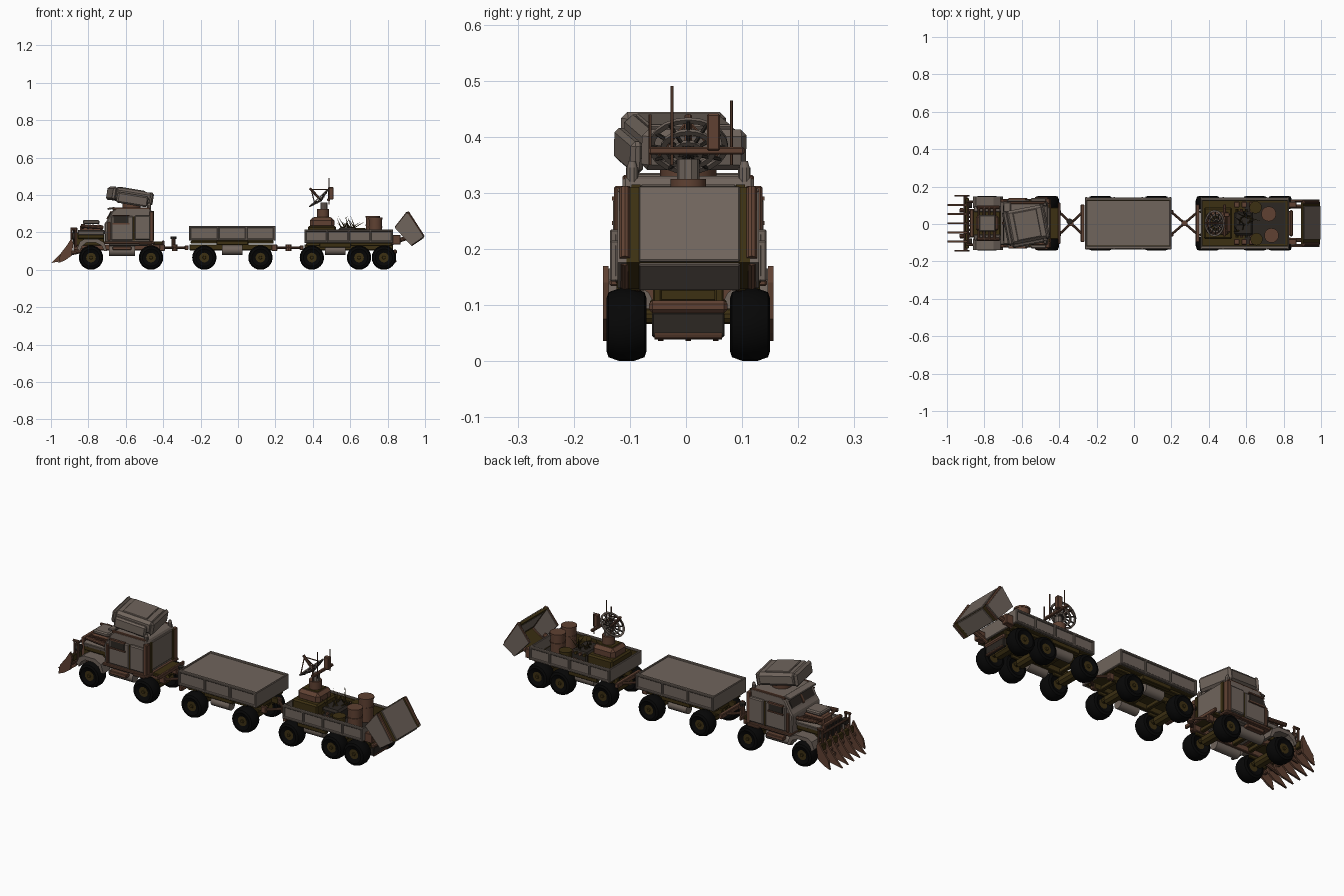
import bpy, bmesh, math, random
from mathutils import Vector

random.seed(4)
cube = bpy.data.objects.get("Cube")
if cube:
    bpy.data.objects.remove(cube)
OFFSET = Vector((0, 0.004, 0))
SIDES = (-1, 1)


def material(name, r, g, b):
    m = bpy.data.materials.new(name)
    m.use_nodes = True
    m.diffuse_color = (r, g, b, 1)
    m.node_tree.nodes["Principled BSDF"].inputs["Base Color"].default_value = (r, g, b, 1)
    return m


grey = material("weathered grey", .16, .128, .107)
rust = material("rust brown", .115, .053, .032)
olive = material("dark olive", .045, .029, .006)
rubber = material("tyre black", .002, .002, .002)
steel = material("dark steel", .025, .02, .016)


def finish(name, bm, mat, loc=(0, 0, 0), rot=(0, 0, 0), bevel=0, smooth=False):
    bmesh.ops.recalc_face_normals(bm, faces=bm.faces)
    mesh = bpy.data.meshes.new(name)
    bm.to_mesh(mesh)
    bm.free()
    mesh.materials.append(mat)
    ob = bpy.data.objects.new(name, mesh)
    bpy.context.collection.objects.link(ob)
    ob.location = Vector(loc) + OFFSET
    ob.rotation_euler = rot
    if bevel:
        mod = ob.modifiers.new("edge", "BEVEL")
        mod.width, mod.segments = bevel, 1
    if smooth:
        bpy.ops.object.select_all(action="DESELECT")
        ob.select_set(True)
        bpy.context.view_layer.objects.active = ob
        bpy.ops.object.shade_smooth_by_angle(angle=math.radians(35))


def box(name, mat, loc, size, rot=(0, 0, 0), bevel=.003):
    bm = bmesh.new()
    bmesh.ops.create_cube(bm, size=1)
    bmesh.ops.scale(bm, vec=size, verts=bm.verts)
    finish(name, bm, mat, loc, rot, bevel)


def rod(name, mat, a, b, r, r2=None, seg=10):
    a, b = Vector(a), Vector(b)
    bm = bmesh.new()
    bmesh.ops.create_cone(bm, cap_ends=True, segments=seg, radius1=r,
                          radius2=r if r2 is None else r2, depth=(b - a).length)
    rot = (b - a).to_track_quat("Z", "Y").to_euler()
    finish(name, bm, mat, (a + b) / 2, rot, smooth=True)


def prism(name, mat, profile, y, width, bevel=0):
    bm = bmesh.new()
    face = bm.faces.new([bm.verts.new((x, y - width / 2, z)) for x, z in profile])
    new = bmesh.ops.extrude_face_region(bm, geom=[face])["geom"]
    bmesh.ops.translate(bm, vec=(0, width, 0), verts=[v for v in new if isinstance(v, bmesh.types.BMVert)])
    finish(name, bm, mat, bevel=bevel)


def lathe(name, mat, profile, loc, rot=(0, 0, 0), seg=24):
    # Profile is (radius, y), spun around the y axis
    bm = bmesh.new()
    vs = [bm.verts.new((r, y, 0)) for r, y in profile]
    edges = [bm.edges.new(p) for p in zip(vs, vs[1:])]
    bmesh.ops.spin(bm, geom=vs + edges, axis=(0, 1, 0), cent=(0, 0, 0), steps=seg, angle=math.tau)
    bmesh.ops.remove_doubles(bm, verts=bm.verts, dist=1e-5)
    finish(name, bm, mat, loc, rot, smooth=True)


# Axles with a wheel on each end
TYRE = [(.024, -.028), (.046, -.036), (.058, -.032), (.065, -.012), (.065, .012), (.058, .032), (.046, .036), (.024, .028)]
for x in (-.786, -.465, -.18, .12, .395, .647, .78):
    rod("axle", olive, (x, -.08, .08), (x, .08, .08), .014)
    box("differential", olive, (x, 0, .067), (.05, .12, .045), bevel=.012)
    for s in SIDES:
        lathe("tyre", rubber, TYRE, (x, s * .11, .065))
        rod("wheel_rim", olive, (x, s * .085, .065), (x, s * .139, .065), .026, seg=16)
        rod("hub_cap", olive, (x, s * .13, .065), (x, s * .145, .065), .012, .008, 8)
        box("leaf_spring", olive, (x, s * .062, .1), (.09, .012, .02))


# Chassis rails and cross members of each vehicle
def chassis(x0, x1, mat):
    for s in SIDES:
        box("chassis_rail", mat, ((x0 + x1) / 2, s * .055, .12), (x1 - x0, .016, .032))
    for i in range(5):
        box("cross_member", olive, (x0 + (x1 - x0) * (i + .5) / 5, 0, .118), (.02, .11, .022))


chassis(-.88, -.4, rust)
chassis(-.26, .2, olive)
chassis(.355, .83, olive)

# Truck: hood, engine and radiator
box("engine_bay", olive, (-.79, 0, .165), (.15, .15, .07))
box("radiator", rust, (-.868, 0, .175), (.02, .15, .1))
for i in range(6):
    box("grille_bar", steel, (-.88, (i - 2.5) * .023, .175), (.006, .012, .08), bevel=0)
box("engine_block", rust, (-.785, 0, .215), (.12, .08, .05), bevel=.008)
box("air_intake", grey, (-.785, 0, .255), (.09, .09, .022), bevel=.006)
for s in SIDES:
    box("hood_panel", grey, (-.785, s * .075, .2), (.14, .03, .022), (-s * .25, 0, 0))
    box("hood_side_grille", olive, (-.785, s * .078, .178), (.14, .012, .025))
    for i in range(4):
        rod("exhaust_header", rust, (-.83 + i * .028, s * .035, .225), (-.83 + i * .028, s * .085, .235), .008)
    rod("exhaust_collector", rust, (-.84, s * .085, .235), (-.72, s * .085, .225), .01)
    prism("front_fender", grey, [(-.86, .115), (-.845, .15), (-.82, .165), (-.75, .165), (-.715, .145), (-.7, .1),
          (-.715, .1), (-.73, .13), (-.76, .145), (-.81, .145), (-.835, .125), (-.845, .1)], s * .112, .06)
    rod("headlight", steel, (-.865, s * .1, .18), (-.885, s * .1, .18), .018, seg=14)
    for x in (-.89, -.868):
        rod("guard_upright", rust, (x, s * .115, .12), (x, s * .115, .218), .006)
    rod("guard_top", rust, (-.896, s * .115, .218), (-.862, s * .115, .218), .007)
    rod("plow_arm", rust, (-.93, s * .07, .08), (-.8, s * .06, .11), .012)
rod("guard_top_bar", rust, (-.888, -.115, .195), (-.888, .115, .195), .006)
box("front_bumper", olive, (-.893, 0, .13), (.02, .27, .035))

# Plow with upright blade tines
rod("plow_bar", rust, (-.9, -.147, .1), (-.9, .147, .1), .011)
for i in range(7):
    reach = -.96 if i in (0, 6) else -.998
    prism("plow_tine", rust, [(reach, .036), (-.925, .05), (-.89, .075), (-.88, .14), (-.89, .17), (-.915, .13),
          (-.95, .085)], (i - 3) * .049, .01)

# Cab
prism("cab", grey, [(-.71, .14), (-.715, .245), (-.7, .265), (-.672, .315), (-.65, .33), (-.47, .33), (-.46, .31),
      (-.46, .14)], 0, .235, .006)
box("windshield", steel, (-.687, 0, .291), (.006, .19, .04), (0, .51, 0), 0)
box("windshield_divider", rust, (-.688, 0, .291), (.01, .012, .05), (0, .51, 0), 0)
box("windshield_visor", grey, (-.678, 0, .328), (.04, .22, .01), (0, -.15, 0))
box("cab_floor_sill", rust, (-.58, 0, .145), (.27, .26, .014))
box("cab_underside", grey, (-.585, 0, .134), (.21, .23, .012))
box("rear_deck", olive, (-.43, 0, .143), (.06, .17, .016))
box("deck_edge", rust, (-.4, 0, .145), (.014, .22, .02))
box("back_panel", grey, (-.456, 0, .24), (.012, .17, .15))
for s in SIDES:
    box("cab_door", grey, (-.62, s * .121, .222), (.12, .014, .13), bevel=.005)
    box("door_window", steel, (-.625, s * .13, .268), (.08, .006, .035), bevel=0)
    for z in (.29, .246):
        box("window_frame", rust, (-.625, s * .13, z), (.09, .012, .007), bevel=0)
    box("front_pillar", rust, (-.69, s * .119, .205), (.016, .016, .1))
    box("door_seam", olive, (-.556, s * .12, .22), (.01, .01, .13), bevel=0)
    box("side_locker", grey, (-.51, s * .124, .225), (.085, .02, .13), bevel=.005)
    box("corner_column", rust, (-.462, s * .117, .23), (.022, .03, .165))
    box("back_seam", olive, (-.452, s * .093, .235), (.008, .016, .16), bevel=0)
    box("roof_rail", rust, (-.57, s * .11, .325), (.2, .014, .014))
    box("door_step", rust, (-.62, s * .12, .115), (.1, .03, .02))
    box("rear_fender", rust, (-.495, s * .115, .14), (.07, .05, .012))
    rod("exhaust_stack", grey, (-.475, s * .1, .3), (-.475, s * .1, .345), .011)
    rod("stack_tip", grey, (-.475, s * .1, .34), (-.475, s * .1, .357), .011, .006)
    rod("fuel_tank", grey, (-.69, s * .085, .1), (-.55, s * .085, .1), .027, seg=14)

# Roof launcher, tilted and turned
TURN = (0, .16, .19)
rod("launcher_mount", rust, (-.57, 0, .32), (-.57, 0, .37), .05, seg=14)
box("launcher_box", grey, (-.575, -.008, .392), (.205, .182, .068), TURN, .014)
for dx in (-.1, .095):
    box("launcher_collar", grey, (-.575 + dx, -.008 + dx * .19, .392 - dx * .16), (.022, .19, .073), TURN, .016)
box("launcher_side_pod", grey, (-.565, -.106, .375), (.17, .024, .058), TURN, .008)
box("launcher_top_plate", grey, (-.572, -.008, .427), (.13, .15, .009), TURN)


# Hitches: crossing drawbars and a coupling
def hitch(x0, x1):
    mid = (x0 + x1) / 2
    for s in SIDES:
        rod("drawbar_front", rust, (x0, s * .06, .118), (mid, 0, .118), .007)
        rod("drawbar_back", rust, (x1, s * .06, .118), (mid, 0, .118), .007)
        box("hitch_bracket", rust, (x0 - .005, s * .06, .118), (.03, .02, .035))
    rod("coupling", rust, (mid, 0, .1), (mid, 0, .135), .016)
    box("hitch_beam", rust, (x1, 0, .118), (.02, .2, .025))


hitch(-.4, -.275)
hitch(.2, .34)
rod("coupling_post", rust, (-.345, .01, .11), (-.345, .01, .172), .011)
rod("coupling_cap", steel, (-.345, .01, .165), (-.345, .01, .178), .016)


# Trailer bodies with ribs, rims and underslung tanks
def trailer(x0, x1, z0, z1, ribs, tank_x):
    mid, length = (x0 + x1) / 2, x1 - x0
    box("bed_floor", olive, (mid, 0, z0 + .008), (length - .01, .26, .016))
    for s in SIDES:
        box("side_wall", grey, (mid, s * .127, (z0 + z1) / 2), (length, .01, z1 - z0))
        box("wall_liner", olive, (mid, s * .121, (z0 + z1) / 2), (length - .02, .004, z1 - z0 - .01), bevel=0)
        for z in (z0 + .007, z1 - .006):
            box("side_rail", grey, (mid, s * .132, z), (length, .014, .012))
        for i in range(ribs + 1):
            box("side_rib", grey, (x0 + .006 + (length - .012) * i / ribs, s * .133, (z0 + z1) / 2), (.012, .013, z1 - z0))
        box("end_wall", grey, (mid + s * (length / 2 - .005), 0, (z0 + z1) / 2), (.01, .26, z1 - z0))
        box("under_rail", olive, (mid, s * .09, z0 - .008), (length * .96, .03, .016))
        rod("underslung_tank", grey, (tank_x - .055, s * .09, .105), (tank_x + .055, s * .09, .105), .026, seg=14)
        box("tool_locker", olive, (tank_x, s * .115, z0 - .012), (.17, .025, .024))


trailer(-.262, .2, .155, .235, 3, -.03)
box("cargo_lid", grey, (-.031, 0, .226), (.445, .25, .008))
trailer(.355, .83, .142, .215, 4, .52)

# Turret platform with dish
box("turret_base", olive, (.45, 0, .195), (.15, .17, .08), bevel=.008)
box("turret_housing", rust, (.45, 0, .25), (.13, .12, .06), bevel=.016)
box("housing_cover", olive, (.45, 0, .279), (.09, .08, .008))
rod("turret_ring", rust, (.455, 0, .275), (.455, 0, .325), .032, seg=16)
rod("dish_post", grey, (.46, 0, .3), (.46, 0, .36), .02)
DISH = Vector((.445, 0, .37))
AIM = Vector((-.68, 0, .73))
UP = Vector((.73, 0, .68))
lean = AIM.to_track_quat("Y", "Z").to_euler()
for r in (.066, .045, .022):
    d = .016 * (r / .066) ** 2
    lathe("dish_ring", grey, [(r - .005, d), (r + .005, d), (r + .005, d + .006), (r - .005, d + .006), (r - .005, d)], DISH, lean, 20)
for i in range(12):
    a = math.tau * i / 12
    rim = DISH + UP * (math.cos(a) * .066) + Vector((0, math.sin(a) * .066, 0)) + AIM * .018
    rod("dish_spoke", steel, DISH, rim, .004, seg=5)
    if i % 4 == 0:
        rod("feed_strut", rust, rim, DISH + AIM * .08, .003, seg=5)
rod("feed_horn", rust, DISH, DISH + AIM * .09, .007)
box("antenna_crossbar", rust, (.485, .015, .375), (.016, .17, .014))
box("signal_box", rust, (.495, .045, .408), (.03, .024, .066))
for y, z in ((-.029, .49), (.077, .465), (-.068, .44)):
    rod("antenna", rust, (.487, y, .35), (.487, y, z), .0028, seg=6)

# Deck cargo: generator, spiked debris and barrels
box("generator", steel, (.585, 0, .19), (.1, .13, .07), bevel=.01)
box("deck_plate", steel, (.7, 0, .16), (.22, .22, .006), bevel=0)
for i in range(4):
    rod("generator_pipe", (olive, rust)[i % 2], (.55 + i * .025, -.075, .2), (.55 + i * .025, .075, .215), .008)
for s in SIDES:
    for i in range(3):
        box("deck_crate", rust, (.55 + i * .04, s * .1, .178), (.03, .03, .04))
for i in range(16):
    a, t = random.uniform(0, math.tau), random.uniform(.03, .08)
    x, y = .58 + random.uniform(-.03, .05), random.uniform(-.05, .05)
    rod("spike", olive, (x, y, .22), (x + t * math.cos(a), y + t * math.sin(a) * .6, .22 + random.uniform(.03, .07)), .004, 0, 5)
for x, y, top, r, paint in ((.72, .05, .285, .037, rust), (.735, -.065, .275, .036, rust),
                            (.65, .085, .22, .03, olive), (.655, -.085, .215, .03, olive)):
    rod("barrel", paint, (x, y, .155), (x, y, top), r, seg=18)
    rod("barrel_lid", paint, (x, y, top - .006), (x, y, top + .003), r + .003, seg=18)
    rod("barrel_hoop", paint, (x, y, top - .05), (x, y, top - .044), r + .003, seg=18)

# Tilted tail scoop, open towards the bed
for s in SIDES:
    prism("scoop_side", grey, [(.904, .307), (.992, .176), (.925, .13), (.838, .225)], s * .118, .016)
    rod("scoop_edge", rust, (.842, s * .12, .225), (.905, s * .12, .305), .006)
    rod("scoop_outer_edge", rust, (.905, s * .113, .307), (.985, s * .113, .182), .01)
    rod("scoop_lower_edge", rust, (.985, s * .113, .178), (.925, s * .113, .135), .009)
    rod("scoop_ram", rust, (.8, s * .09, .135), (.9, s * .09, .17), .012)
    box("scoop_hinge", rust, (.845, s * .1, .16), (.05, .03, .05))
prism("scoop_back", olive, [(.904, .31), (.994, .176), (.986, .17), (.894, .304)], 0, .22)
prism("scoop_bottom", olive, [(.994, .176), (.925, .129), (.92, .137), (.986, .182)], 0, .22)
box("scoop_back_panel", grey, (.951, .002, .244), (.007, .18, .16), (0, -.591, 0), .002)
box("scoop_inner_panel", grey, (.938, 0, .242), (.006, .19, .11), (0, -.591, 0), 0)
box("scoop_bottom_panel", grey, (.96, .002, .151), (.08, .18, .007), (0, -.598, 0), .002)
box("tail_beam", rust, (.84, 0, .097), (.02, .14, .022), bevel=.006)
box("tail_lower_frame", steel, (.835, 0, .065), (.02, .13, .045))
rod("tail_tie_bar", rust, (.842, -.06, .045), (.842, .06, .045), .006)
